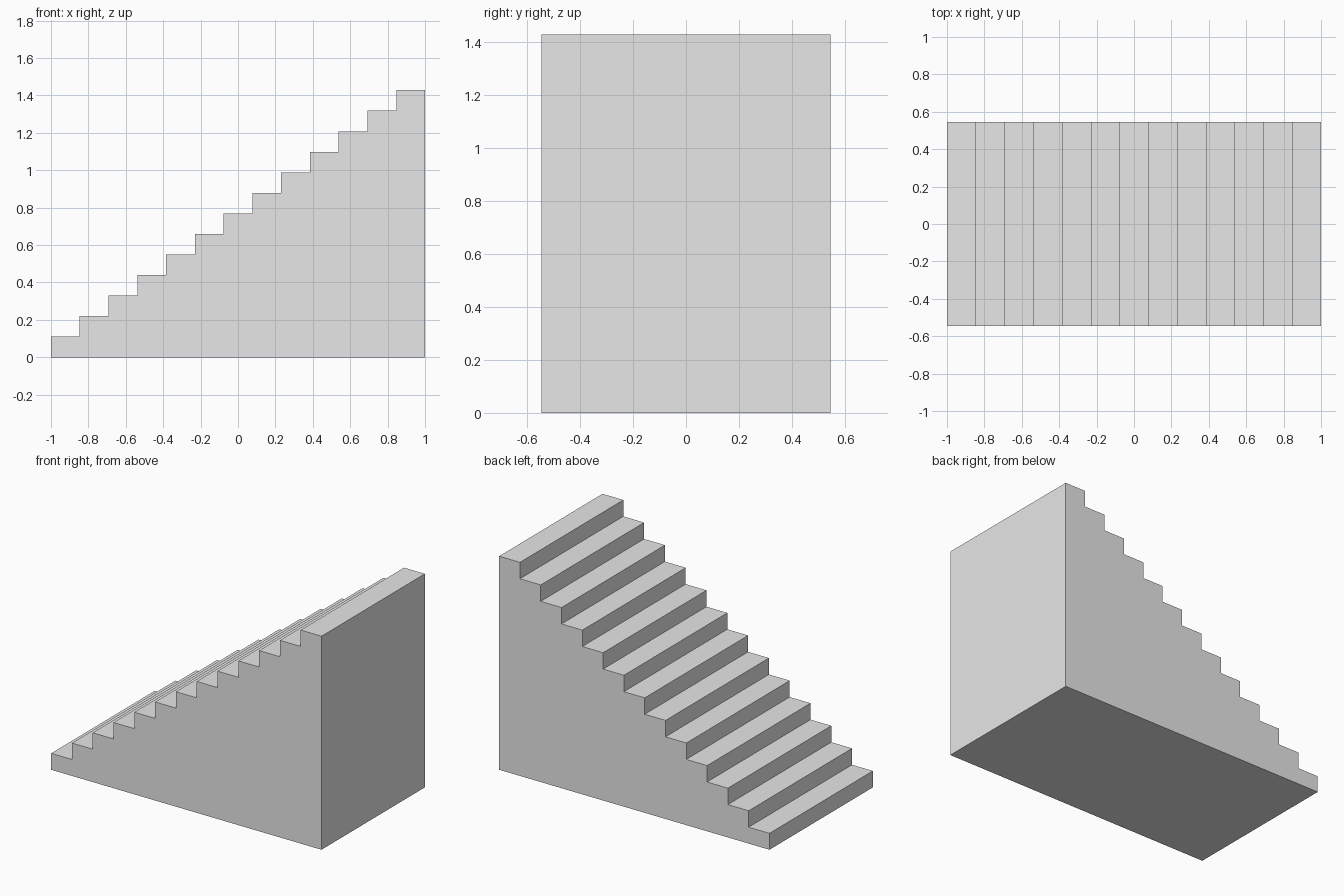
import bpy
import bmesh

if "Cube" in bpy.data.objects:
    bpy.data.objects.remove(bpy.data.objects["Cube"])

STEPS = 13
LENGTH, WIDTH, HEIGHT = 2.0, 1.092, 1.428
RUN, RISE = LENGTH / STEPS, HEIGHT / STEPS

# Stepped side profile, climbing towards +x
profile = [(-LENGTH / 2, 0.0)]
for i in range(STEPS):
    x, z = -LENGTH / 2 + i * RUN, (i + 1) * RISE
    profile += [(x, z), (x + RUN, z)]
profile.append((LENGTH / 2, 0.0))

# Solid staircase: profile extruded across its width
bm = bmesh.new()
side = bm.faces.new([bm.verts.new((x, -WIDTH / 2, z)) for x, z in profile])
extruded = bmesh.ops.extrude_face_region(bm, geom=[side], use_keep_orig=True)
moved = [g for g in extruded["geom"] if isinstance(g, bmesh.types.BMVert)]
bmesh.ops.translate(bm, verts=moved, vec=(0, WIDTH, 0))
bmesh.ops.recalc_face_normals(bm, faces=bm.faces)

mesh = bpy.data.meshes.new("staircase")
bm.to_mesh(mesh)
bm.free()
staircase = bpy.data.objects.new("staircase", mesh)
bpy.context.collection.objects.link(staircase)

# Plain grey finish
grey = bpy.data.materials.new("light_grey")
grey.diffuse_color = (0.8, 0.8, 0.8, 1.0)
grey.use_nodes = True
grey.node_tree.nodes["Principled BSDF"].inputs["Base Color"].default_value = grey.diffuse_color
mesh.materials.append(grey)
